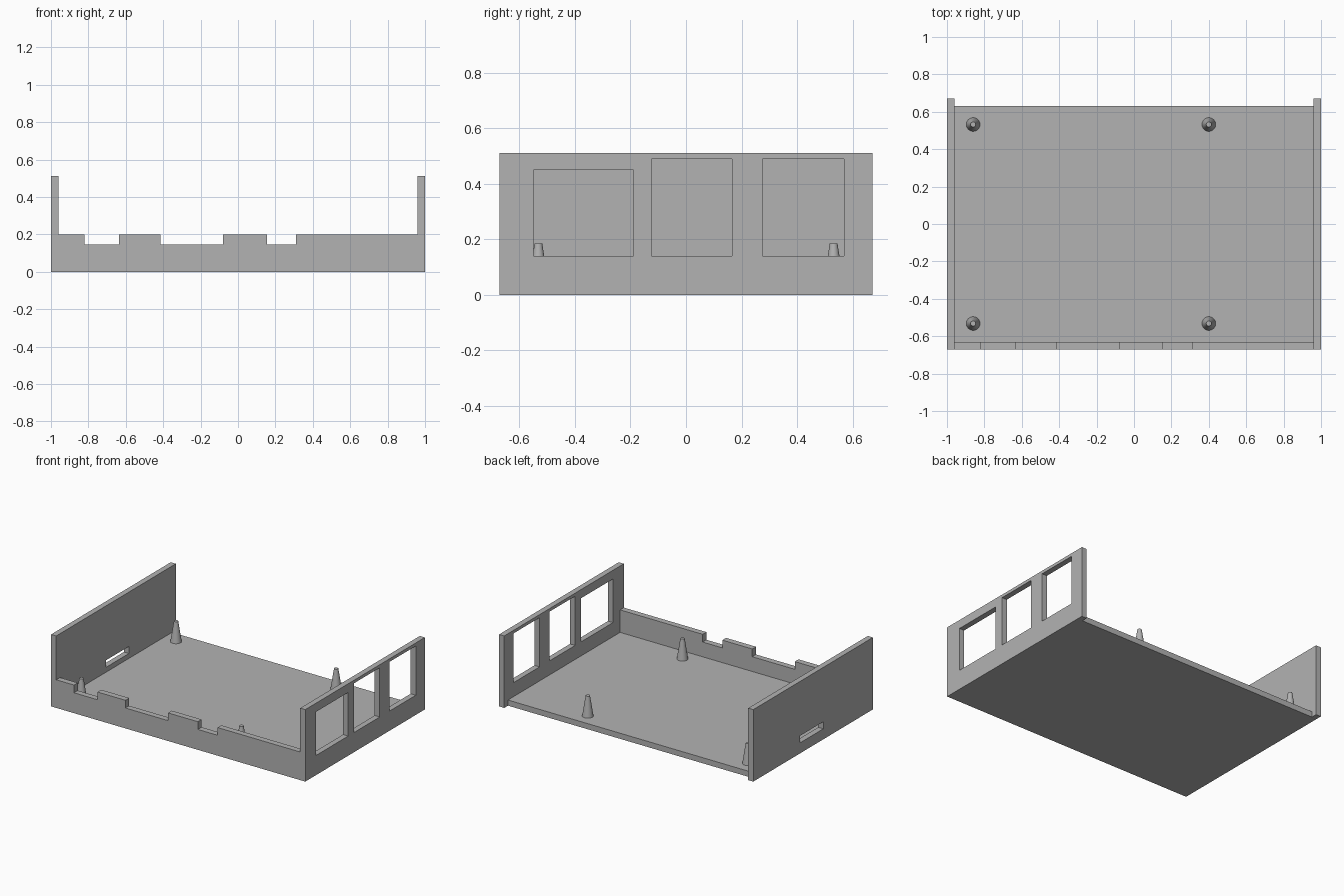
import bpy
from mathutils import Vector

if "Cube" in bpy.data.objects:
    bpy.data.objects.remove(bpy.data.objects["Cube"], do_unlink=True)

# One plain grey for the whole model
grey = bpy.data.materials.new("plain grey")
grey.use_nodes = True
colour = (0.45, 0.45, 0.45, 1)
grey.diffuse_color = colour
grey.node_tree.nodes["Principled BSDF"].inputs["Base Color"].default_value = colour

DEPTH, HEIGHT = 0.672, 0.512      # half depth, side wall height
INNER_X, INNER_Y = 0.96, 0.63     # inner faces of the walls
FLOOR, RIM = 0.04, 0.2            # floor and front wall tops
FAR = 1.2                         # reaches past the case


def box(name, x, y, z):
    """Box spanning three (low, high) ranges."""
    lo, hi = Vector((x[0], y[0], z[0])), Vector((x[1], y[1], z[1]))
    bpy.ops.mesh.primitive_cube_add(size=1, location=(lo + hi) / 2)
    obj = bpy.context.object
    obj.name = name
    obj.scale = hi - lo
    bpy.ops.object.transform_apply(location=True, rotation=False, scale=True)
    return obj


def cut(target, x, y, z):
    """Remove a box-shaped volume from the target."""
    cutter = box("cutter", x, y, z)
    cutter.hide_render = True
    mod = target.modifiers.new("cut", "BOOLEAN")
    mod.operation = "DIFFERENCE"
    mod.solver = "EXACT"
    mod.object = cutter
    bpy.context.view_layer.objects.active = target
    bpy.ops.object.modifier_apply(modifier=mod.name)
    bpy.data.objects.remove(cutter, do_unlink=True)


# Case shell: floor, side walls, low front wall, open back
shell = box("case_shell", (-1, 1), (-DEPTH, DEPTH), (0, HEIGHT))
inside = (-INNER_X, INNER_X)
cut(shell, inside, (-INNER_Y, FAR), (FLOOR, FAR))
cut(shell, inside, (INNER_Y, FAR), (-FAR, FAR))
cut(shell, inside, (-FAR, -0.5), (RIM, FAR))

# Notches in the front wall
for x in ((-0.82, -0.635), (-0.415, -0.08), (0.155, 0.31)):
    cut(shell, x, (-FAR, -0.5), (0.145, FAR))

# Windows in the left wall
for y, top in (((-0.55, -0.19), 0.45), ((-0.125, 0.165), 0.49), ((0.275, 0.57), 0.49)):
    cut(shell, (0.9, FAR), y, (0.14, top))

# Slot in the right wall
cut(shell, (-FAR, -0.9), (-0.115, 0.145), (0.075, 0.125))
shell.data.materials.clear()
shell.data.materials.append(grey)

# Tapered standoffs on the floor
for side, x in (("right", -0.86), ("left", 0.4)):
    for end, y in (("front", -0.532), ("back", 0.532)):
        bottom, top = FLOOR - 0.002, 0.185
        bpy.ops.mesh.primitive_cone_add(vertices=32, radius1=0.037, radius2=0.014,
                                        depth=top - bottom,
                                        location=(x, y, (top + bottom) / 2))
        peg = bpy.context.object
        peg.name = f"standoff_{end}_{side}"
        peg.data.materials.append(grey)
        bpy.ops.object.shade_smooth_by_angle()
